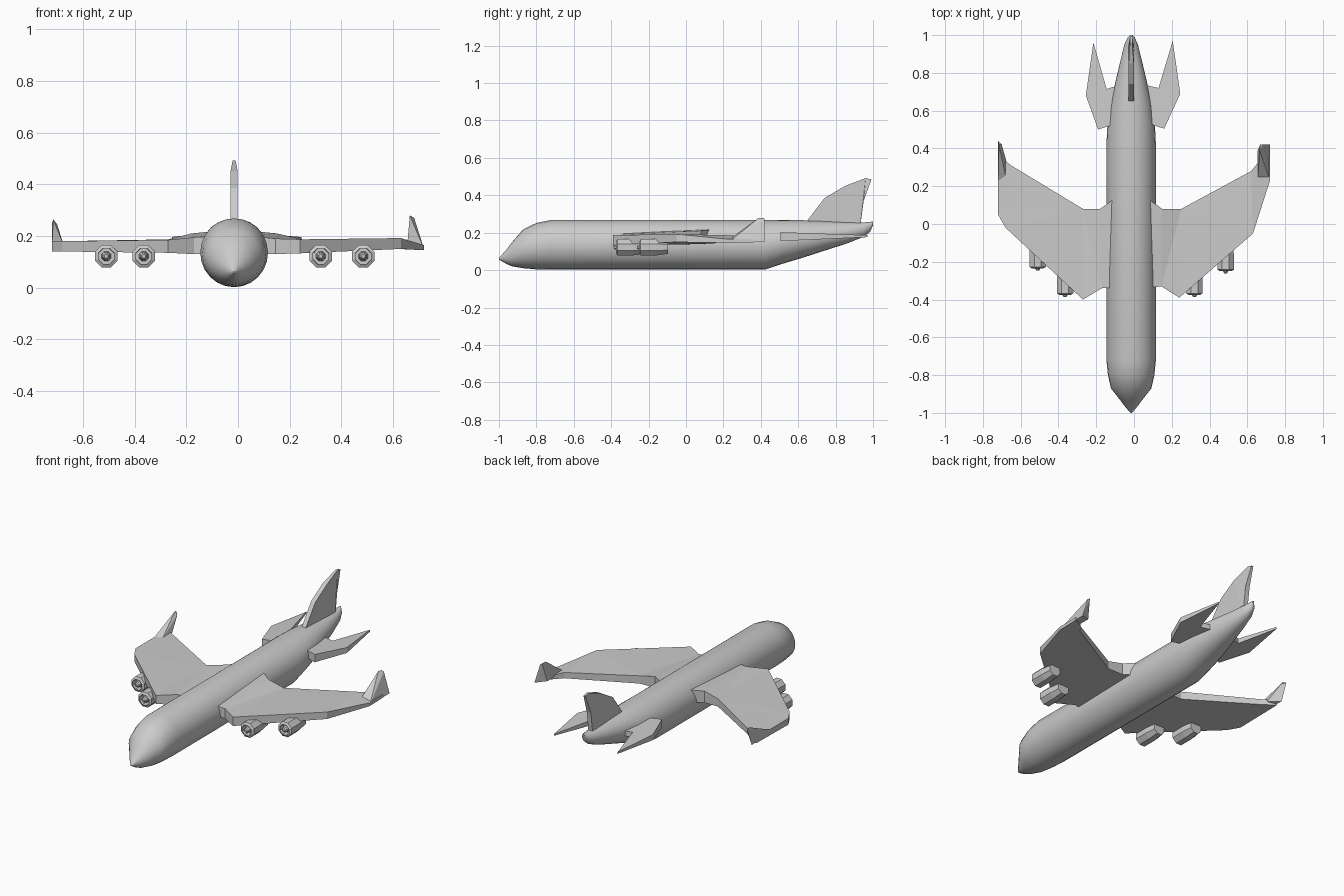
import bpy, bmesh, math

CX = -0.015  # fuselage centre line


def finish(name, bm, smooth=None):
    bmesh.ops.recalc_face_normals(bm, faces=bm.faces)
    me = bpy.data.meshes.new(name)
    bm.to_mesh(me)
    bm.free()
    ob = bpy.data.objects.new(name, me)
    bpy.context.collection.objects.link(ob)
    if smooth:
        bpy.ops.object.select_all(action='DESELECT')
        ob.select_set(True)
        bpy.context.view_layer.objects.active = ob
        bpy.ops.object.shade_smooth_by_angle(angle=math.radians(smooth))
    return ob


def loft(name, sections, sides, cx, smooth=None, turn=0.0):
    """Skin elliptical rings given as (y, half width, z bottom, z top)."""
    bm = bmesh.new()
    rings = []
    for y, w, zb, zt in sections:
        ring = []
        for i in range(sides):
            a = 2 * math.pi * (i + turn) / sides
            ring.append(bm.verts.new((cx + w * math.cos(a), y,
                                      (zb + zt) / 2 + (zt - zb) / 2 * math.sin(a))))
        rings.append(ring)
    for r, s in zip(rings, rings[1:]):
        for i in range(sides):
            j = (i + 1) % sides
            bm.faces.new((r[i], r[j], s[j], s[i]))
    bm.faces.new(rings[0])
    bm.faces.new(rings[-1])
    return finish(name, bm, smooth)


def slab(name, outline):
    """Plate whose outline points are (x, y, z bottom, z top)."""
    bm = bmesh.new()
    low = [bm.verts.new((x, y, b)) for x, y, b, t in outline]
    top = [bm.verts.new((x, y, t)) for x, y, b, t in outline]
    n = len(outline)
    for i in range(n):
        j = (i + 1) % n
        bm.faces.new((low[i], low[j], top[j], top[i]))
    caps = [bm.faces.new(low), bm.faces.new(top)]
    bmesh.ops.triangulate(bm, faces=caps)
    return finish(name, bm)


# Fuselage with drooped nose and upswept tail
loft("fuselage", [
    (-1.0, 0.004, 0.056, 0.064), (-0.96, 0.038, 0.033, 0.11),
    (-0.93, 0.06, 0.02, 0.15), (-0.87, 0.107, 0.01, 0.218),
    (-0.80, 0.123, 0.004, 0.252), (-0.72, 0.131, 0.002, 0.268),
    (0.42, 0.131, 0.002, 0.268), (0.52, 0.126, 0.035, 0.268),
    (0.62, 0.112, 0.065, 0.267), (0.75, 0.084, 0.107, 0.262),
    (0.86, 0.058, 0.142, 0.256), (0.95, 0.036, 0.178, 0.255),
    (0.985, 0.02, 0.205, 0.258), (1.0, 0.005, 0.24, 0.26)], 24, CX, 28)

# Main wings, each slightly different at the tip
slab("left_wing", [
    (-0.08, -0.34, 0.13, 0.20), (-0.17, -0.34, 0.13, 0.195),
    (-0.27, -0.40, 0.135, 0.185), (-0.68, -0.02, 0.14, 0.18),
    (-0.72, 0.05, 0.14, 0.178), (-0.72, 0.36, 0.145, 0.178),
    (-0.65, 0.31, 0.145, 0.178), (-0.27, 0.08, 0.14, 0.187),
    (-0.18, 0.08, 0.14, 0.21), (-0.08, 0.15, 0.14, 0.22)])
slab("right_wing", [
    (0.05, -0.34, 0.13, 0.20), (0.145, -0.33, 0.13, 0.19),
    (0.24, -0.39, 0.133, 0.187), (0.63, -0.05, 0.15, 0.192),
    (0.72, 0.23, 0.145, 0.165), (0.72, 0.36, 0.148, 0.165),
    (0.66, 0.33, 0.152, 0.175), (0.62, 0.28, 0.15, 0.185),
    (0.25, 0.08, 0.14, 0.187), (0.15, 0.08, 0.14, 0.21),
    (0.05, 0.15, 0.14, 0.22)])


# Winglets: hulls from base to swept tip
def hull(name, points):
    bm = bmesh.new()
    for p in points:
        bm.verts.new(p)
    bmesh.ops.convex_hull(bm, input=bm.verts)
    return finish(name, bm)


hull("left_winglet", [(-0.72, 0.20, 0.165), (-0.675, 0.23, 0.165),
                      (-0.675, 0.33, 0.165), (-0.72, 0.40, 0.15),
                      (-0.715, 0.42, 0.264), (-0.70, 0.42, 0.245), (-0.72, 0.44, 0.25)])
hull("right_winglet", [(0.655, 0.23, 0.165), (0.72, 0.23, 0.15),
                       (0.655, 0.39, 0.165), (0.72, 0.42, 0.15),
                       (0.665, 0.39, 0.28), (0.682, 0.42, 0.27), (0.668, 0.42, 0.277)])

# Tailplanes
for name, pts in (
        ("left_tailplane", [(-0.05, 0.54), (-0.145, 0.515), (-0.19, 0.50), (-0.255, 0.68),
                            (-0.215, 0.96), (-0.145, 0.715), (-0.03, 0.75)]),
        ("right_tailplane", [(0.03, 0.55), (0.11, 0.52), (0.16, 0.505), (0.245, 0.69),
                             (0.205, 0.97), (0.13, 0.72), (0.0, 0.75)])):
    slab(name, [(x, y, 0.155 + 0.045 * (y - 0.5),
                 0.203 - 0.035 * max(0, y - 0.5)) for x, y in pts])

# Fin, thinning toward the top
fin = [(0.63, 0.24), (0.66, 0.275), (0.74, 0.385), (0.85, 0.45), (0.96, 0.492),
       (0.992, 0.485), (0.95, 0.37), (0.93, 0.22)]
bm = bmesh.new()
walls = []
for side in (-1, 1):
    walls.append([bm.verts.new((CX + side * (0.014 if z < 0.46 else 0.006), y, z))
                  for y, z in fin])
for i in range(len(fin)):
    j = (i + 1) % len(fin)
    bm.faces.new((walls[0][i], walls[0][j], walls[1][j], walls[1][i]))
bmesh.ops.triangulate(bm, faces=[bm.faces.new(w) for w in walls])
finish("fin", bm)

# Octagonal engines with recessed intake and spinner
for name, x, y in (("left_outer_engine", -0.51, -0.235), ("left_inner_engine", -0.365, -0.375),
                   ("right_inner_engine", 0.32, -0.375), ("right_outer_engine", 0.485, -0.25)):
    z = 0.122
    profile = [(-0.012, 0.008), (0.0, 0.015), (0.035, 0.02), (0.035, 0.032),
               (0.0, 0.033), (0.008, 0.047), (0.09, 0.047), (0.155, 0.038)]
    loft(name, [(y + d, r, z - r, z + r) for d, r in profile], 8, x, turn=0.5)
